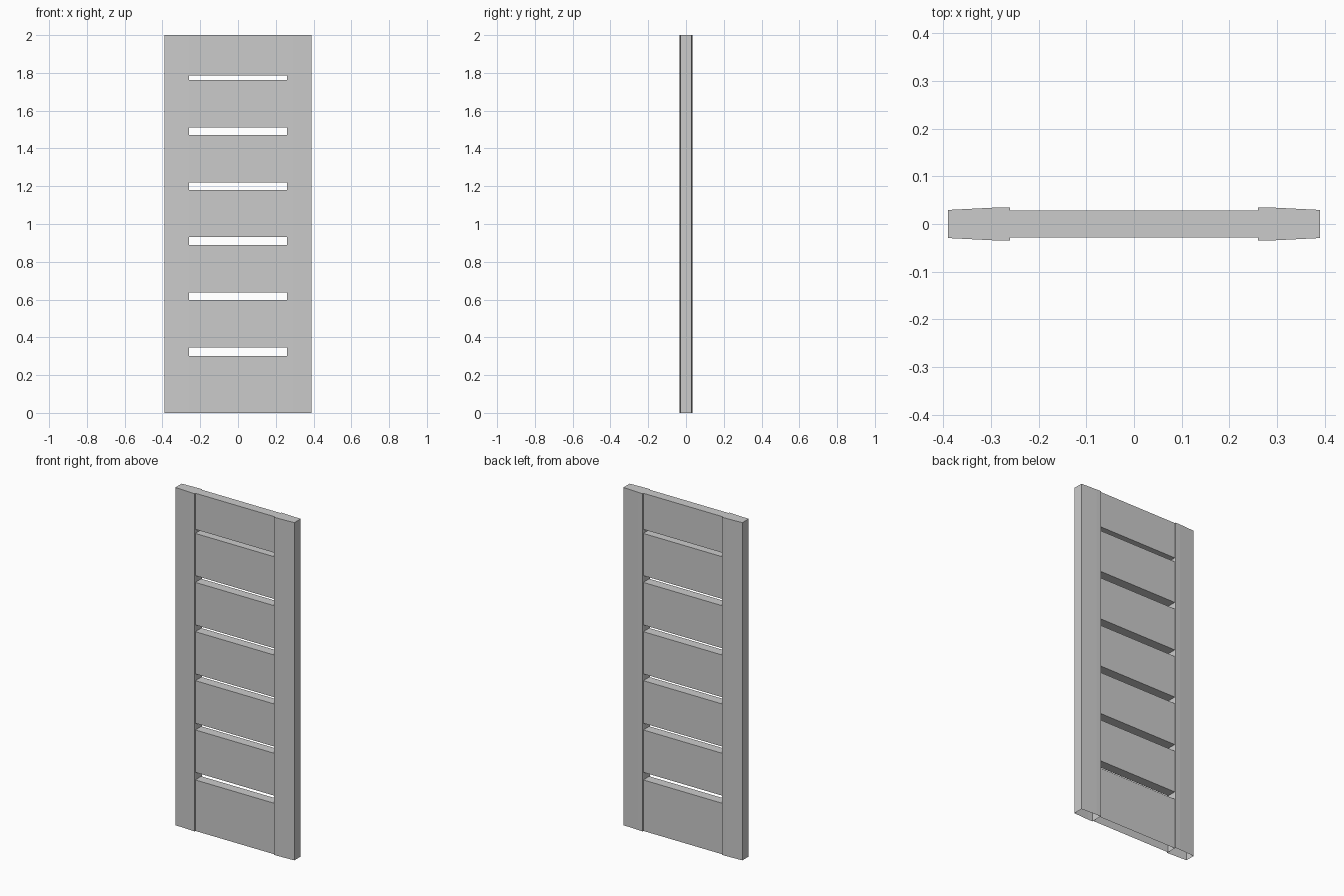
import bpy, bmesh

if "Cube" in bpy.data.objects:
    bpy.data.objects.remove(bpy.data.objects["Cube"])

HEIGHT = 2.0
OUTER, INNER = 0.39, 0.26      # stile edges in x
RAIL_Y = 0.028                 # half thickness of rails


def extrude(name, profile, z0, z1, keep=lambda normal: True):
    """Extrude an xy profile from z0 to z1, dropping faces that fail keep()."""
    bm = bmesh.new()
    base = bm.faces.new([bm.verts.new((x, y, z0)) for x, y in profile])
    top = bmesh.ops.extrude_face_region(bm, geom=[base], use_keep_orig=True)
    verts = [g for g in top["geom"] if isinstance(g, bmesh.types.BMVert)]
    bmesh.ops.translate(bm, verts=verts, vec=(0, 0, z1 - z0))
    bmesh.ops.recalc_face_normals(bm, faces=bm.faces)
    bm.normal_update()
    drop = [f for f in bm.faces if not keep(f.normal)]
    bmesh.ops.delete(bm, geom=drop, context="FACES")
    mesh = bpy.data.meshes.new(name)
    bm.to_mesh(mesh)
    bm.free()
    obj = bpy.data.objects.new(name, mesh)
    bpy.context.collection.objects.link(obj)
    return obj


# Side stiles: slightly tapered towards the outer edge, open underneath
half = [(OUTER, 0.0295), (0.29, 0.0345), (INNER, 0.035)]
for name, side in (("left_stile", -1), ("right_stile", 1)):
    profile = [(side * x, y) for x, y in half]
    profile += [(x, -y) for x, y in reversed(profile)]
    extrude(name, profile, 0, HEIGHT, lambda n: n.z > -0.5)

# Rails between the stiles, separated by narrow through slots
slots = [(0.302, 0.347), (0.598, 0.638), (0.89, 0.93),
         (1.18, 1.22), (1.472, 1.512), (1.762, 1.786)]
bottoms = [0.0] + [s[1] for s in slots]
tops = [s[0] for s in slots] + [HEIGHT]
rect = [(-INNER, -RAIL_Y), (INNER, -RAIL_Y), (INNER, RAIL_Y), (-INNER, RAIL_Y)]
for i, (z0, z1) in enumerate(zip(bottoms, tops)):
    # Ends are hidden by the stiles; the lowest rail is open underneath
    extrude(f"rail_{i + 1}", rect, z0, z1,
            lambda n, z0=z0: abs(n.x) < 0.5 and (z0 > 0 or n.z > -0.5))
